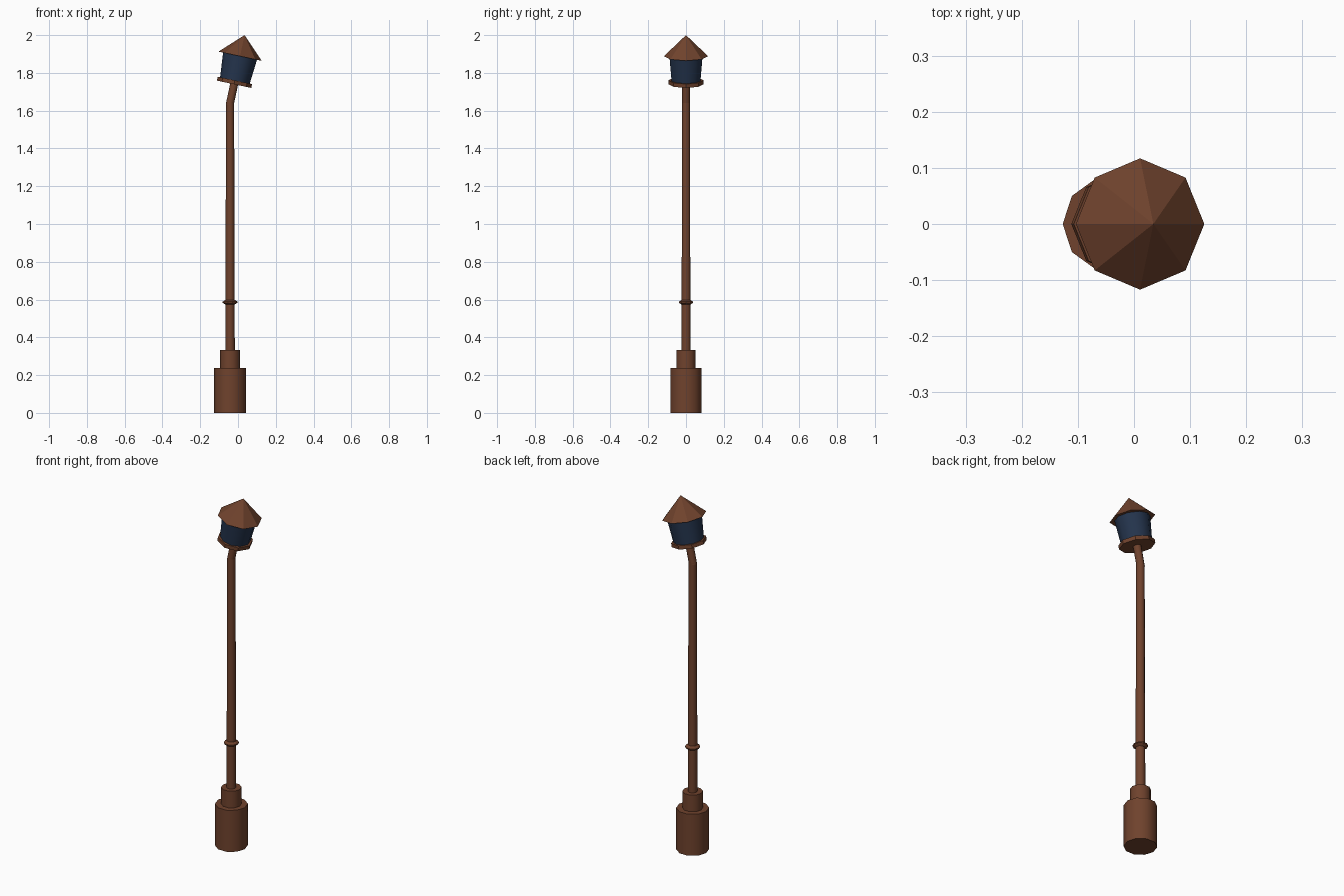
import bpy, bmesh, math
from mathutils import Matrix, Vector

if "Cube" in bpy.data.objects:
    bpy.data.objects.remove(bpy.data.objects["Cube"])

PX = -0.042                      # pole axis
TILT = math.radians(12)          # lean of the lamp head
BEND = Vector((PX - 0.001, 0, 1.635))


def material(name, rgb):
    m = bpy.data.materials.new(name)
    m.diffuse_color = (*rgb, 1)
    m.use_nodes = True
    m.node_tree.nodes["Principled BSDF"].inputs["Base Color"].default_value = m.diffuse_color
    return m


RUST = material("rusty_brown", (0.16, 0.055, 0.026))
GLASS = material("dark_blue_glass", (0.018, 0.035, 0.075))
UPRIGHT = Matrix.Translation((PX, 0, 0))
HEAD = Matrix.Translation(BEND) @ Matrix.Rotation(TILT, 4, 'Y')


def lathe(name, profile, sides, frame, mat, smooth=True):
    """Revolve (radius, height) points into a closed solid; radius 0 is a tip."""
    bm = bmesh.new()
    rings = []
    for r, z in profile:
        n = sides if r > 0 else 1
        rings.append([bm.verts.new((r * math.cos(i * math.tau / sides),
                                    r * math.sin(i * math.tau / sides), z))
                      for i in range(n)])
    for a, b in zip(rings, rings[1:]):
        for i in range(sides):
            j = (i + 1) % sides
            if len(b) == 1:
                bm.faces.new((a[i], a[j], b[0]))
            else:
                bm.faces.new((a[i], a[j], b[j], b[i]))
    for ring in (rings[0], rings[-1]):
        if len(ring) > 1:
            bm.faces.new(ring)
    bmesh.ops.recalc_face_normals(bm, faces=bm.faces)
    me = bpy.data.meshes.new(name)
    bm.to_mesh(me)
    bm.free()
    me.materials.append(mat)
    ob = bpy.data.objects.new(name, me)
    ob.matrix_world = frame
    bpy.context.collection.objects.link(ob)
    if smooth:
        bpy.ops.object.select_all(action='DESELECT')
        ob.select_set(True)
        bpy.context.view_layer.objects.active = ob
        bpy.ops.object.shade_smooth_by_angle(angle=math.radians(40))
    return ob


# Stepped foot
lathe("base", [(0.085, 0), (0.085, 0.237)], 10, UPRIGHT, RUST)
lathe("base_sleeve", [(0.053, 0.23), (0.053, 0.332)], 10, UPRIGHT, RUST)

# Tapered pole and its collar
lathe("pole", [(0.025, 0.32), (0.0215, 1.64)], 10, UPRIGHT, RUST)
lathe("pole_collar", [(0.024, 0.573), (0.039, 0.583), (0.039, 0.589),
                      (0.024, 0.599)], 10, UPRIGHT, RUST, False)

# Leaning lamp head, heights measured along the tilted axis
lathe("neck", [(0.021, -0.006), (0.021, 0.115)], 10, HEAD, RUST)
lathe("lamp_tray", [(0.093, 0.107), (0.093, 0.128)], 8, HEAD, RUST, False)
lathe("lamp_glass", [(0.080, 0.126), (0.092, 0.262)], 10, HEAD, GLASS)
lathe("lamp_roof", [(0.117, 0.259), (0, 0.373)], 8, HEAD, RUST, False)
